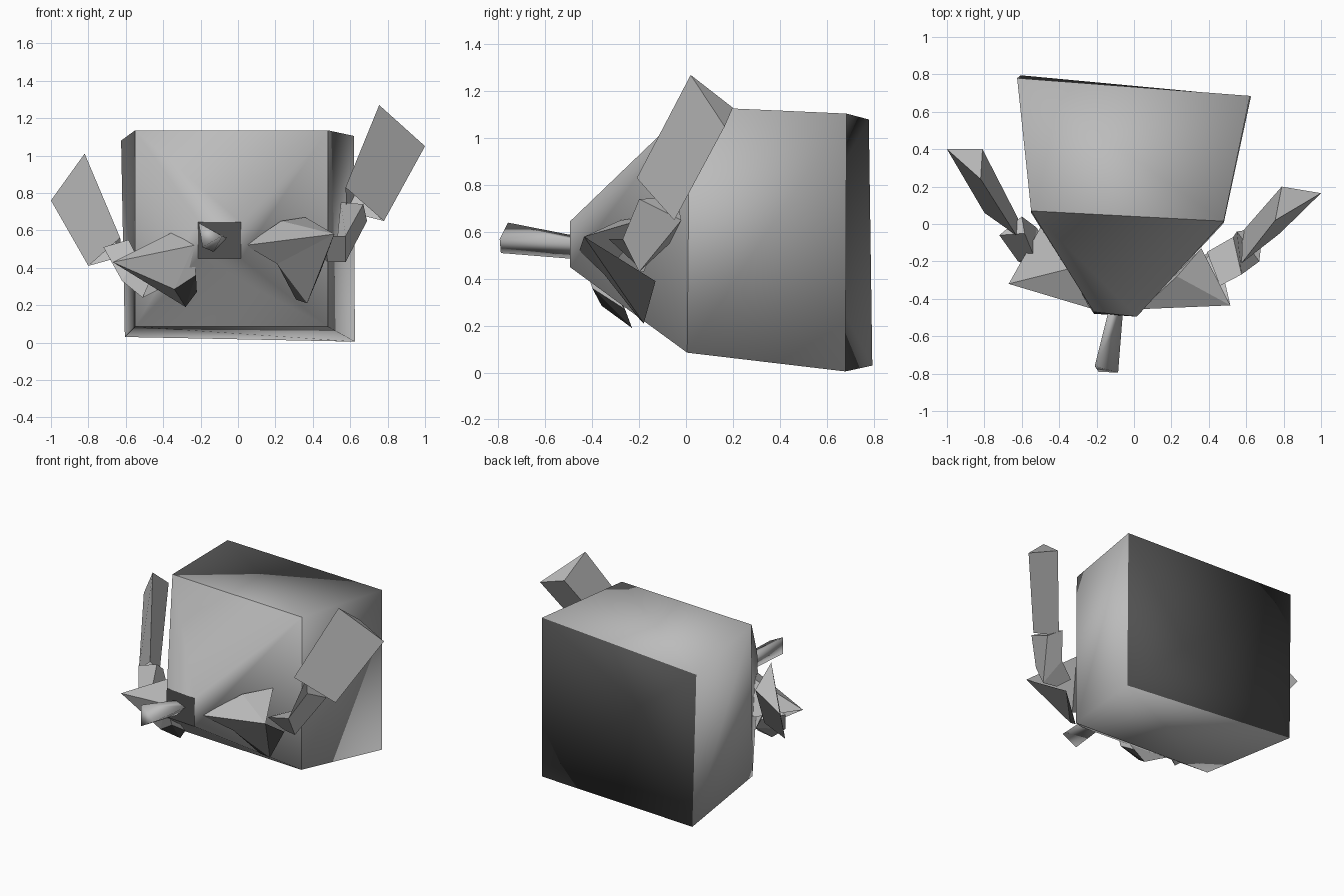
import bpy, bmesh

if "Cube" in bpy.data.objects:
    bpy.data.objects.remove(bpy.data.objects["Cube"])


def material(name, value):
    m = bpy.data.materials.new(name)
    m.diffuse_color = (value, value, value, 1)
    m.use_nodes = True
    m.node_tree.nodes["Principled BSDF"].inputs["Base Color"].default_value = m.diffuse_color
    return m


GREY = material("plain grey", 0.5)
DARK = material("dark grey", 0.08)


def finish(name, bm, dark_rule=None, smooth=False):
    """Orient faces, colour them by rule and make the object."""
    bmesh.ops.recalc_face_normals(bm, faces=bm.faces)
    for f in bm.faces:
        f.smooth = smooth
        if dark_rule and dark_rule(f.calc_center_median()):
            f.material_index = 1
    me = bpy.data.meshes.new(name)
    bm.to_mesh(me)
    bm.free()
    me.materials.append(GREY)
    me.materials.append(DARK)
    ob = bpy.data.objects.new(name, me)
    bpy.context.collection.objects.link(ob)
    return ob


def loft(name, rings, caps=(), sharp_rings=(), apex=None, **kw):
    """Join matching rings of points into a tube, capping the chosen rings.
    An apex closes the last ring with a fan of triangles."""
    bm = bmesh.new()
    vs = [[bm.verts.new(p) for p in ring] for ring in rings]
    n = len(rings[0])
    for a, b in zip(vs, vs[1:]):
        for i in range(n):
            j = (i + 1) % n
            bm.faces.new((a[i], a[j], b[j], b[i]))
    for c in caps:
        bm.faces.new(vs[c])
    if apex:
        tip = bm.verts.new(apex)
        for i in range(n):
            bm.faces.new((vs[-1][i], vs[-1][(i + 1) % n], tip))
    for r in sharp_rings:
        for i in range(n):
            bm.edges.get((vs[r][i], vs[r][(i + 1) % n])).smooth = False
    return finish(name, bm, **kw)


def hull(name, points, dark_rule=None):
    """Faceted solid around a few points."""
    bm = bmesh.new()
    for p in points:
        bm.verts.new(p)
    bmesh.ops.convex_hull(bm, input=bm.verts)
    return finish(name, bm, dark_rule)


# Body: square muzzle with dark end, wide middle, dark back wall dented inwards
loft("body", [
    [(-0.215, -0.48, 0.45), (0.015, -0.495, 0.45), (0.015, -0.495, 0.645), (-0.215, -0.47, 0.645)],
    [(-0.55, 0.06, 0.085), (0.48, 0.005, 0.085), (0.48, 0.015, 1.135), (-0.55, 0.07, 1.135)],
    [(-0.605, 0.795, 0.03), (0.625, 0.68, 0.005), (0.62, 0.685, 1.105), (-0.625, 0.78, 1.08)],
], caps=(0,), apex=(0.0, 0.50, 0.59), sharp_rings=(0, 1), smooth=True,
    dark_rule=lambda c: c.y < -0.4 or c.y > 0.5)

# Tongue: three-sided tube out of the muzzle
loft("tongue", [
    [(-0.21, -0.76, 0.64), (-0.085, -0.795, 0.57), (-0.19, -0.79, 0.51)],
    [(-0.14, -0.48, 0.585), (-0.06, -0.48, 0.56), (-0.13, -0.48, 0.485)],
], caps=(0,), smooth=True)

# Upper arms: three-sided tubes
loft("left_upper_arm", [
    [(-1.0, 0.40, 0.76), (-0.81, 0.40, 0.88), (-0.82, 0.24, 1.01)],
    [(-0.80, 0.06, 0.41), (-0.62, 0.03, 0.46), (-0.63, -0.06, 0.56)],
], caps=(0,))
loft("right_upper_arm", [
    [(0.755, 0.02, 1.27), (1.0, 0.165, 1.05), (0.79, 0.20, 1.13)],
    [(0.575, -0.21, 0.83), (0.78, -0.05, 0.65), (0.58, -0.04, 0.70)],
], caps=(0,))

# Forearms: bent three-sided tubes
loft("left_forearm", [
    [(-0.72, -0.06, 0.51), (-0.585, -0.05, 0.55), (-0.60, 0.04, 0.48)],
    [(-0.62, -0.20, 0.33), (-0.54, -0.16, 0.46), (-0.52, -0.02, 0.38)],
    [(-0.51, -0.21, 0.24), (-0.43, -0.26, 0.42), (-0.43, -0.17, 0.28)],
], caps=(0,))
loft("right_forearm", [
    [(0.67, -0.20, 0.74), (0.69, -0.02, 0.65), (0.55, -0.04, 0.75)],
    [(0.575, -0.27, 0.57), (0.575, -0.20, 0.43), (0.53, -0.07, 0.55)],
    [(0.46, -0.33, 0.57), (0.48, -0.18, 0.43), (0.39, -0.15, 0.50)],
], caps=(0, 2))

# Claws: a sideways wedge with a downward spike that has dark end faces
hull("left_claw", [(-0.67, -0.32, 0.43), (-0.35, -0.24, 0.59), (-0.235, -0.45, 0.52),
                   (-0.49, 0.0, 0.45)])
hull("left_claw_spike", [(-0.67, -0.32, 0.43), (-0.235, -0.45, 0.52), (-0.34, -0.36, 0.285),
                         (-0.225, -0.40, 0.36), (-0.22, -0.26, 0.27), (-0.28, -0.23, 0.19)],
     lambda c: c.z < 0.31 and c.x > -0.32)
hull("right_claw", [(0.04, -0.455, 0.52), (0.23, -0.28, 0.65), (0.36, -0.13, 0.67),
                    (0.515, -0.435, 0.58), (0.21, -0.35, 0.42)])
hull("right_claw_spike", [(0.515, -0.435, 0.58), (0.21, -0.35, 0.42), (0.31, -0.20, 0.23),
                          (0.37, -0.18, 0.21), (0.445, -0.13, 0.39)],
     lambda c: c.z < 0.30 or c.x > 0.41)
